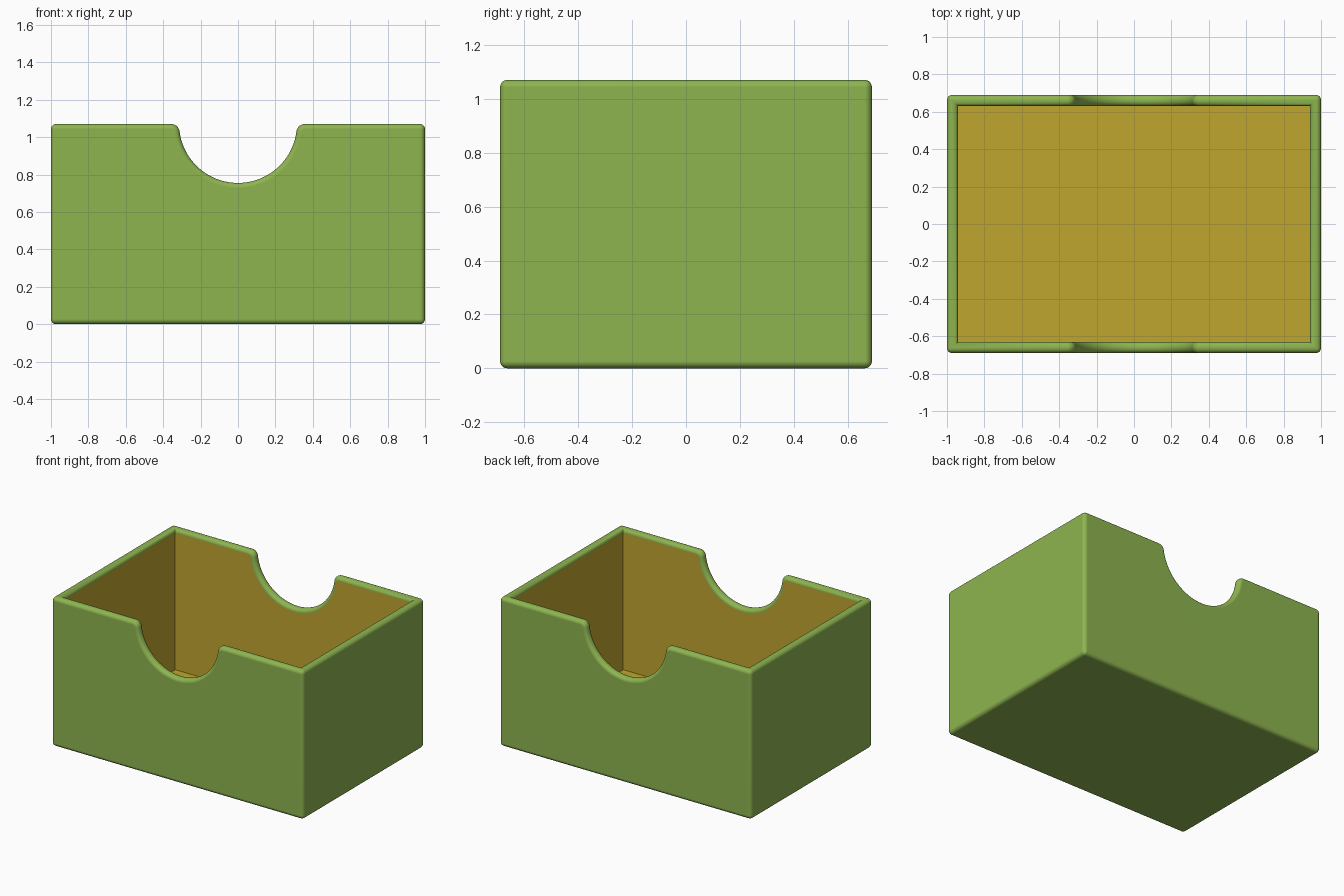
import bpy, bmesh, math

cube = bpy.data.objects.get("Cube")
if cube:
    bpy.data.objects.remove(cube, do_unlink=True)

# Overall sizes
HALF_X, HALF_Y, HEIGHT = 1.0, 0.69, 1.07
WALL, FLOOR = 0.06, 0.06
NOTCH_R, LIP_R, ROUND = 0.315, 0.045, 0.027


def material(name, rgb):
    mat = bpy.data.materials.new(name)
    mat.use_nodes = True
    mat.diffuse_color = (*rgb, 1)
    mat.node_tree.nodes["Principled BSDF"].inputs["Base Color"].default_value = (*rgb, 1)
    return mat


def arc(cx, cz, r, start, end, steps):
    angles = [start + (end - start) * i / steps for i in range(steps + 1)]
    return [(cx + r * math.cos(a), cz + r * math.sin(a)) for a in angles]


def notch_profile():
    """Scooped thumb notch with rounded lips, from left to right."""
    cx = math.sqrt((NOTCH_R + LIP_R) ** 2 - LIP_R ** 2)
    tilt = math.asin(LIP_R / (NOTCH_R + LIP_R))
    lip = arc(-cx, HEIGHT - LIP_R, LIP_R, math.pi / 2, tilt, 7)
    scoop = arc(0, HEIGHT, NOTCH_R, math.pi + tilt, 2 * math.pi - tilt, 40)
    return lip[:-1] + scoop + [(-x, z) for x, z in reversed(lip[:-1])]


notch = notch_profile()
bm = bmesh.new()
round_edges = set()


def shell(hx, hy, bottom):
    """Rim and bottom vertices of the front (-1) and back (1) panels."""
    panels = {}
    for side in (-1, 1):
        pts = [(-hx, HEIGHT)] + notch + [(hx, HEIGHT)]
        rim = [bm.verts.new((x, side * hy, z)) for x, z in pts]
        base = [bm.verts.new((x, side * hy, bottom)) for x in (hx, -hx)]
        panels[side] = (rim, base)
    return panels


def shell_faces(panels, index):
    (fr, fb), (br, bb) = panels[-1], panels[1]
    loops = [fr + fb, br + bb, fb + bb[::-1],
             [fr[0], fb[1], bb[1], br[0]], [fr[-1], fb[0], bb[0], br[-1]]]
    for loop in loops:
        bm.faces.new(loop).material_index = index


# Outside shell, then inside lining
outer = shell(HALF_X, HALF_Y, 0)
inner = shell(HALF_X - WALL, HALF_Y - WALL, FLOOR)
shell_faces(outer, 0)
round_edges.update(bm.edges)
shell_faces(inner, 1)
inner_rims = [set(inner[s][0]) for s in (-1, 1)]
every_inner_rim = inner_rims[0] | inner_rims[1]
# Inside edges are rounded only along the rim
round_edges = {e for e in bm.edges
               if e in round_edges or all(v in every_inner_rim for v in e.verts)}

# Rim between the two shells
for side in (-1, 1):
    o, i = outer[side][0], inner[side][0]
    for k in range(len(o) - 1):
        bm.faces.new((o[k], o[k + 1], i[k + 1], i[k]))
for end in (0, -1):
    bm.faces.new((outer[-1][0][end], outer[1][0][end],
                  inner[1][0][end], inner[-1][0][end]))

bmesh.ops.recalc_face_normals(bm, faces=bm.faces)
bmesh.ops.bevel(bm, geom=list(round_edges), offset=ROUND, offset_type='OFFSET',
                segments=5, profile=0.5, affect='EDGES', clamp_overlap=False,
                material=0)

mesh = bpy.data.meshes.new("open_box")
bm.to_mesh(mesh)
bm.free()
mesh.materials.append(material("leaf_green", (0.27, 0.46, 0.08)))
mesh.materials.append(material("mustard_lining", (0.53, 0.38, 0.028)))
box = bpy.data.objects.new("open_box", mesh)
bpy.context.collection.objects.link(box)

# Smooth rounding with flat panels
bpy.context.view_layer.objects.active = box
box.select_set(True)
bpy.ops.object.shade_smooth_by_angle(angle=math.radians(40))
weighted = box.modifiers.new("flat_panels", 'WEIGHTED_NORMAL')
weighted.keep_sharp = True
